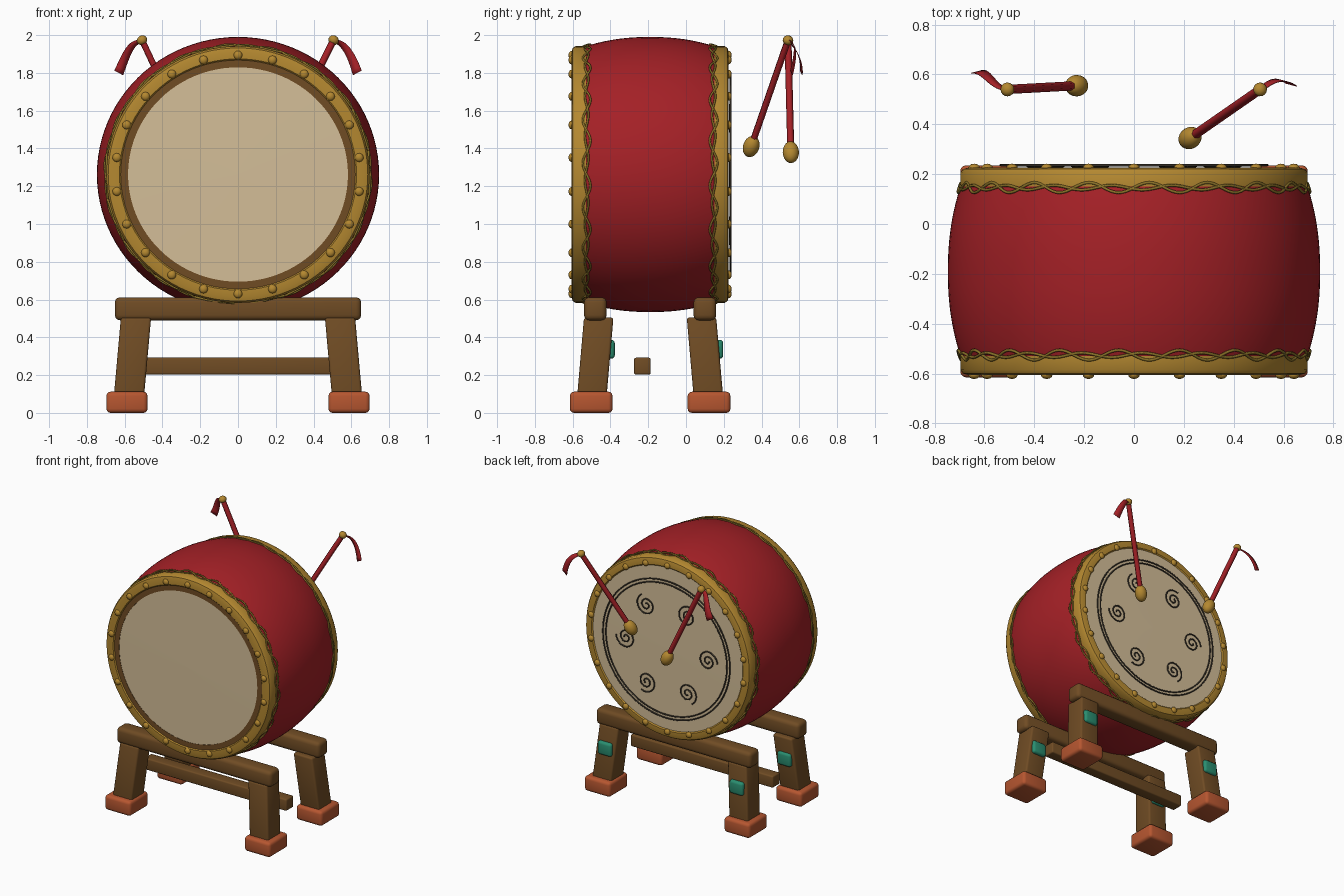
import bpy, bmesh, math
from mathutils import Vector

if "Cube" in bpy.data.objects:
    bpy.data.objects.remove(bpy.data.objects["Cube"])

def srgb(r, g, b):
    f = lambda c: c / 12.92 if c <= 0.04045 else ((c + 0.055) / 1.055) ** 2.4
    return (f(r / 255), f(g / 255), f(b / 255), 1)

def material(name, *rgb):
    m = bpy.data.materials.new(name)
    m.diffuse_color = srgb(*rgb)
    m.use_nodes = True
    m.node_tree.nodes["Principled BSDF"].inputs["Base Color"].default_value = m.diffuse_color
    return m

RED = material("red_lacquer", 164, 32, 38)
GOLD = material("gold", 180, 136, 48)
VINE = material("old_gold", 138, 113, 40)
SKIN = material("drum_skin", 212, 190, 152)
WOOD = material("brown_wood", 112, 76, 36)
FOOT = material("terracotta", 182, 86, 48)
JADE = material("jade", 42, 142, 112)
INK = material("dark_ink", 78, 70, 58)

CY, CZ, ZS = -0.19, 1.262, 0.975   # drum centre and slight vertical squash

def finish(bm, name, mat, angle=40):
    bmesh.ops.recalc_face_normals(bm, faces=bm.faces)
    me = bpy.data.meshes.new(name)
    bm.to_mesh(me)
    bm.free()
    ob = bpy.data.objects.new(name, me)
    bpy.context.collection.objects.link(ob)
    me.materials.append(mat)
    bpy.ops.object.select_all(action='DESELECT')
    ob.select_set(True)
    bpy.context.view_layer.objects.active = ob
    bpy.ops.object.shade_smooth_by_angle(angle=math.radians(angle))
    return ob

def on_drum(r, a, y):
    return Vector((r * math.cos(a), y, CZ + ZS * r * math.sin(a)))

def lathe(name, profile, mat, closed=False, n=96):
    """Revolve (radius, y) points around the drum axis."""
    bm = bmesh.new()
    rings = [[bm.verts.new(on_drum(r, 2 * math.pi * i / n, y)) for i in range(n)] for r, y in profile]
    pairs = list(zip(rings, rings[1:])) + ([(rings[-1], rings[0])] if closed else [])
    for a, b in pairs:
        for i in range(n):
            j = (i + 1) % n
            bm.faces.new((a[i], a[j], b[j], b[i]))
    if not closed:
        bm.faces.new(rings[0])
        bm.faces.new(rings[-1])
    return finish(bm, name, mat)

def block(name, lo, hi, mat, bevel=0.02, shift=(0, 0)):
    """Rounded box; its bottom face is moved by shift."""
    bm = bmesh.new()
    bmesh.ops.create_cube(bm, size=1)
    for v in bm.verts:
        low = v.co.z < 0
        v.co = Vector([(lo[k] + hi[k]) / 2 + v.co[k] * (hi[k] - lo[k]) for k in range(3)])
        if low:
            v.co += Vector((shift[0], shift[1], 0))
    bmesh.ops.bevel(bm, geom=list(bm.edges), offset=bevel, segments=3, profile=0.5, affect='EDGES')
    return finish(bm, name, mat)

def tubes(name, paths, radius, mat, closed):
    cu = bpy.data.curves.new(name, 'CURVE')
    cu.dimensions = '3D'
    cu.bevel_depth, cu.bevel_resolution = radius, 1
    cu.use_fill_caps = True
    for pts in paths:
        s = cu.splines.new('POLY')
        s.points.add(len(pts) - 1)
        for p, q in zip(s.points, pts):
            p.co = (*q, 1)
        s.use_cyclic_u = closed
    ob = bpy.data.objects.new(name, cu)
    bpy.context.collection.objects.link(ob)
    cu.materials.append(mat)
    bpy.ops.object.select_all(action='DESELECT')
    ob.select_set(True)
    bpy.context.view_layer.objects.active = ob
    bpy.ops.object.convert(target='MESH')
    return ob

def ball(bm, centre, size, direction=(0, 0, 1), seg=16):
    rot = Vector((0, 0, 1)).rotation_difference(Vector(direction))
    for v in bmesh.ops.create_uvsphere(bm, u_segments=seg, v_segments=seg // 2 + 2, radius=1)['verts']:
        v.co = rot @ Vector([v.co[k] * size[k] for k in range(3)]) + Vector(centre)

# Drum barrel
def barrel_r(t):
    return 0.69 + 0.057 * (1 - abs(t) ** 2.2)
lathe("drum_barrel", [(barrel_r(k / 12), CY + 0.36 * k / 12) for k in range(-12, 13)], RED)

# Rims, studs and vine trim at both ends
for side, label in ((-1, "front"), (1, "back")):
    Y = lambda d: CY + side * d
    inner = 0.62 if side < 0 else 0.63
    lathe(label + "_rim", [(inner, Y(0.34)), (0.697, Y(0.34)), (0.697, Y(0.395)), (0.687, Y(0.41)),
                           (0.665, Y(0.416)), (inner + 0.008, Y(0.416)), (inner, Y(0.408))], GOLD, closed=True)
    bm = bmesh.new()
    for i in range(22):
        ball(bm, on_drum(0.648, math.pi / 2 + 2 * math.pi * i / 22, Y(0.416)), (0.023, 0.016, 0.023), seg=12)
    finish(bm, label + "_studs", GOLD)
    waves = []
    for phase, amp in ((0, 0.02), (2.4, 0.009)):
        pts = []
        for i in range(288):
            a = 2 * math.pi * i / 288
            d = 0.336 + amp * math.sin(18 * a + phase)
            pts.append(on_drum(max(barrel_r(min(d / 0.36, 1)), 0.692) + 0.004, a, Y(d)))
        waves.append(pts)
    tubes(label + "_vine_trim", waves, 0.006, VINE, True)

# Drum skins; the front one has a brown border
lathe("front_skin_border", [(0.582, -0.56), (0.624, -0.56), (0.624, -0.599), (0.582, -0.599)], WOOD, closed=True)
lathe("front_skin", [(0.588, -0.56), (0.588, -0.597), (0.02, -0.600)], SKIN)
lathe("back_skin", [(0.634, 0.17), (0.634, 0.218), (0.02, 0.222)], SKIN)

# Painted rings and six spirals on the back skin
tubes("back_skin_rings", [[on_drum(r, 2 * math.pi * i / 96, 0.236) for i in range(96)]
                          for r in (0.51, 0.535)], 0.005, INK, True)
spirals = []
for k in range(6):
    a = k * math.pi / 3
    c = on_drum(0.345, a, 0.232)
    pts = []
    for i in range(49):
        th = a + 4 * math.pi * i / 48
        r = 0.012 + 0.07 * (i / 48) ** 1.2
        pts.append(c + Vector((r * math.cos(th), 0, r * math.sin(th))))
    spirals.append(pts)
tubes("back_skin_spirals", spirals, 0.005, INK, False)

# Stand: beams, splayed legs, feet, jade inlays and stretcher
for s, label in ((-1, "front"), (1, "back")):
    yb = CY + s * 0.29
    block(label + "_beam", (-0.652, yb - 0.06, 0.49), (0.652, yb + 0.06, 0.612), WOOD, 0.028)
    for sx, hand in ((-1, "left"), (1, "right")):
        name = f"{label}_{hand}"
        x, y = sx * 0.54, CY + s * 0.272
        block(name + "_leg", (x - 0.08, y - 0.078, 0.08), (x + 0.08, y + 0.078, 0.505), WOOD, 0.014,
              (sx * 0.038, s * 0.037))
        fx, fy = sx * 0.588, CY + s * 0.312
        block(name + "_foot", (fx - 0.109, fy - 0.113, 0), (fx + 0.109, fy + 0.113, 0.112), FOOT, 0.022)
        jx, jy = sx * 0.555, y + s * 0.015 + 0.078
        block(name + "_jade", (jx - 0.058, jy - 0.02, 0.287), (jx + 0.058, jy + 0.022, 0.387), JADE, 0.018)
block("stretcher", (-0.6, -0.275, 0.203), (0.6, -0.187, 0.292), WOOD, 0.01)

# Mallets with ribbons
def mallet(label, top, head, ribbon, width):
    top, head = Vector(top), Vector(head)
    d = (top - head).normalized()
    tubes(label + "_mallet_stick", [[head, top]], 0.0185, RED, False)
    bm = bmesh.new()
    ball(bm, head, (0.043, 0.043, 0.06), d, 24)
    finish(bm, label + "_mallet_head", GOLD)
    bm = bmesh.new()
    ball(bm, top, (0.028, 0.028, 0.025), d)
    finish(bm, label + "_mallet_knob", GOLD)
    # smooth ribbon through four control points (Bezier)
    p = [Vector(q) for q in ribbon]
    bm = bmesh.new()
    rows = []
    for i in range(13):
        t = i / 12
        c = sum((p[k] * (math.comb(3, k) * t ** k * (1 - t) ** (3 - k)) for k in range(4)), Vector())
        w = Vector(width) * (0.5 + 0.5 * t)
        rows.append((bm.verts.new(c - w), bm.verts.new(c + w)))
    for a, b in zip(rows, rows[1:]):
        bm.faces.new((a[0], a[1], b[1], b[0]))
    ob = finish(bm, label + "_mallet_ribbon", RED)
    m = ob.modifiers.new("thickness", 'SOLIDIFY')
    m.thickness = 0.003

mallet("left", (-0.508, 0.54, 1.973), (-0.23, 0.555, 1.38),
       [(-0.51, 0.54, 1.97), (-0.57, 0.55, 1.965), (-0.59, 0.62, 1.90), (-0.632, 0.612, 1.80)],
       (0.023, 0.006, -0.012))
mallet("right", (0.506, 0.54, 1.973), (0.225, 0.345, 1.41),
       [(0.51, 0.54, 1.97), (0.56, 0.59, 1.965), (0.60, 0.585, 1.90), (0.632, 0.56, 1.80)],
       (0.023, -0.006, 0.012))
